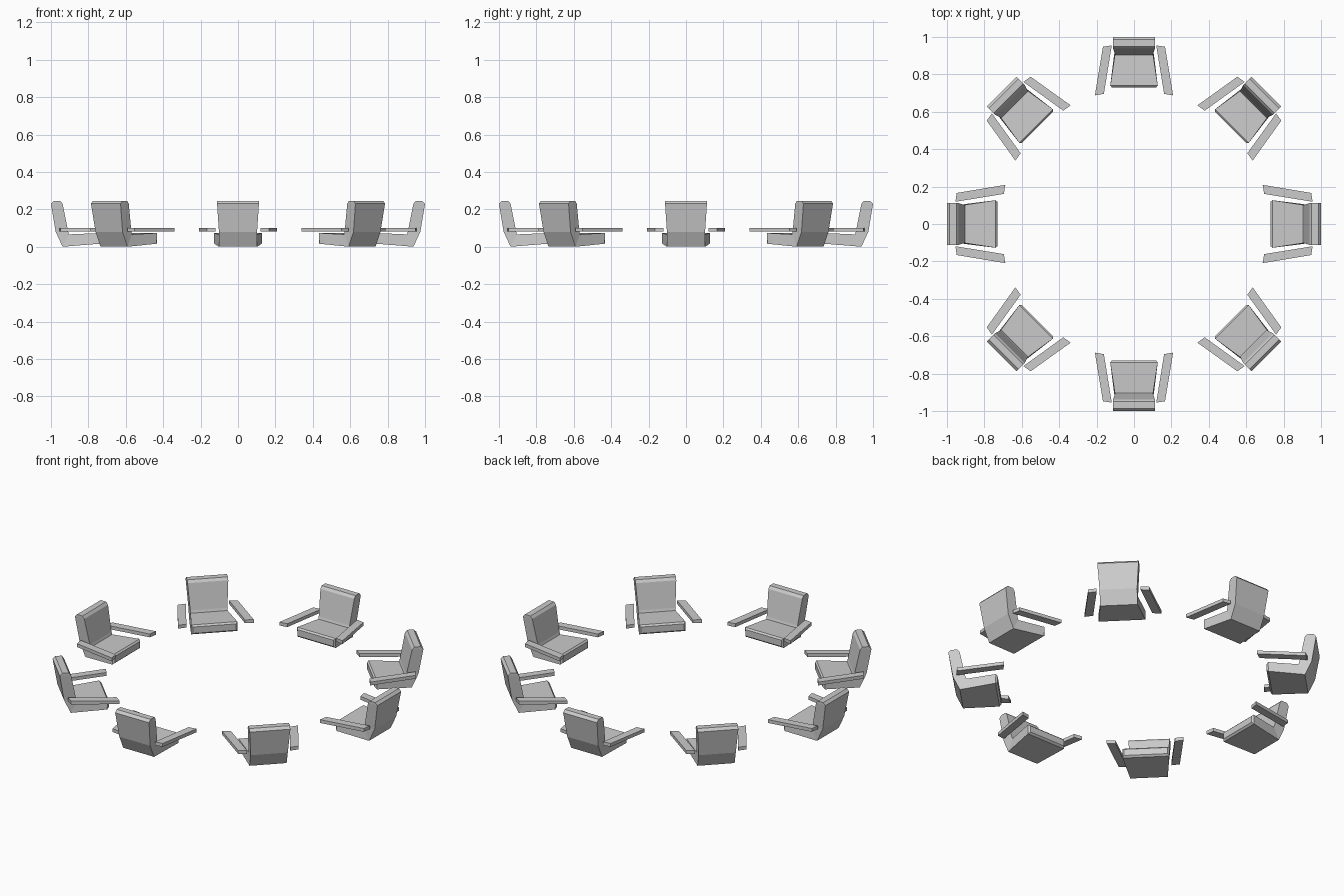
import bpy, math

if "Cube" in bpy.data.objects:
    bpy.data.objects.remove(bpy.data.objects["Cube"])

COUNT = 8


def mesh_object(name, verts, faces, angle):
    mesh = bpy.data.meshes.new(name)
    mesh.from_pydata(verts, [], faces)
    mesh.update()
    ob = bpy.data.objects.new(name, mesh)
    ob.rotation_euler.z = angle
    bpy.context.collection.objects.link(ob)
    return ob


def loft(rings):
    """Closed loft through rings of four points."""
    verts = [p for ring in rings for p in ring]
    faces = [(3, 2, 1, 0)]
    for i in range(len(rings) - 1):
        a, b = 4 * i, 4 * i + 4
        faces += [(a + k, a + (k + 1) % 4, b + (k + 1) % 4, b + k) for k in range(4)]
    e = len(verts) - 4
    faces.append((e, e + 1, e + 2, e + 3))
    return verts, faces


# Seat and backrest sections: inner radius, inner z, outer radius, outer z, half width
SECTIONS = [
    (0.731, 0.064, 0.731, 0.026, 0.119),
    (0.740, 0.073, 0.742, 0.016, 0.127),
    (0.903, 0.066, 0.938, 0.000, 0.102),
    (0.908, 0.080, 0.975, 0.080, 0.102),
    (0.938, 0.230, 1.000, 0.230, 0.112),
    (0.950, 0.245, 0.986, 0.245, 0.112),
]
shell = loft([[(ri, -w, zi), (ro, -w, zo), (ro, w, zo), (ri, w, zi)]
              for ri, zi, ro, zo, w in SECTIONS])


# Flat armrest, splayed outward towards the front of the seat
def armrest(side):
    plan = [(0.955, 0.119), (0.948, 0.166), (0.688, 0.209), (0.696, 0.161)]
    ring = lambda z: [(x, side * y, z) for x, y in plan]
    verts, faces = loft([ring(0.081), ring(0.101)])
    if side > 0:
        return verts, faces
    return verts, [f[::-1] for f in faces]


# Ring of chairs facing inward
for i in range(COUNT):
    a = i * 2 * math.pi / COUNT
    parts = [mesh_object(f"seat_{i}", *shell, a)]
    parts += [mesh_object(f"armrest_{i}_{n}", *armrest(s), a)
              for n, s in (("left", -1), ("right", 1))]
    for ob in parts:
        bpy.context.view_layer.objects.active = ob
        bpy.ops.object.select_all(action='DESELECT')
        ob.select_set(True)
        bpy.ops.object.mode_set(mode='EDIT')
        bpy.ops.mesh.select_all(action='SELECT')
        bpy.ops.mesh.normals_make_consistent(inside=False)
        bpy.ops.object.mode_set(mode='OBJECT')
